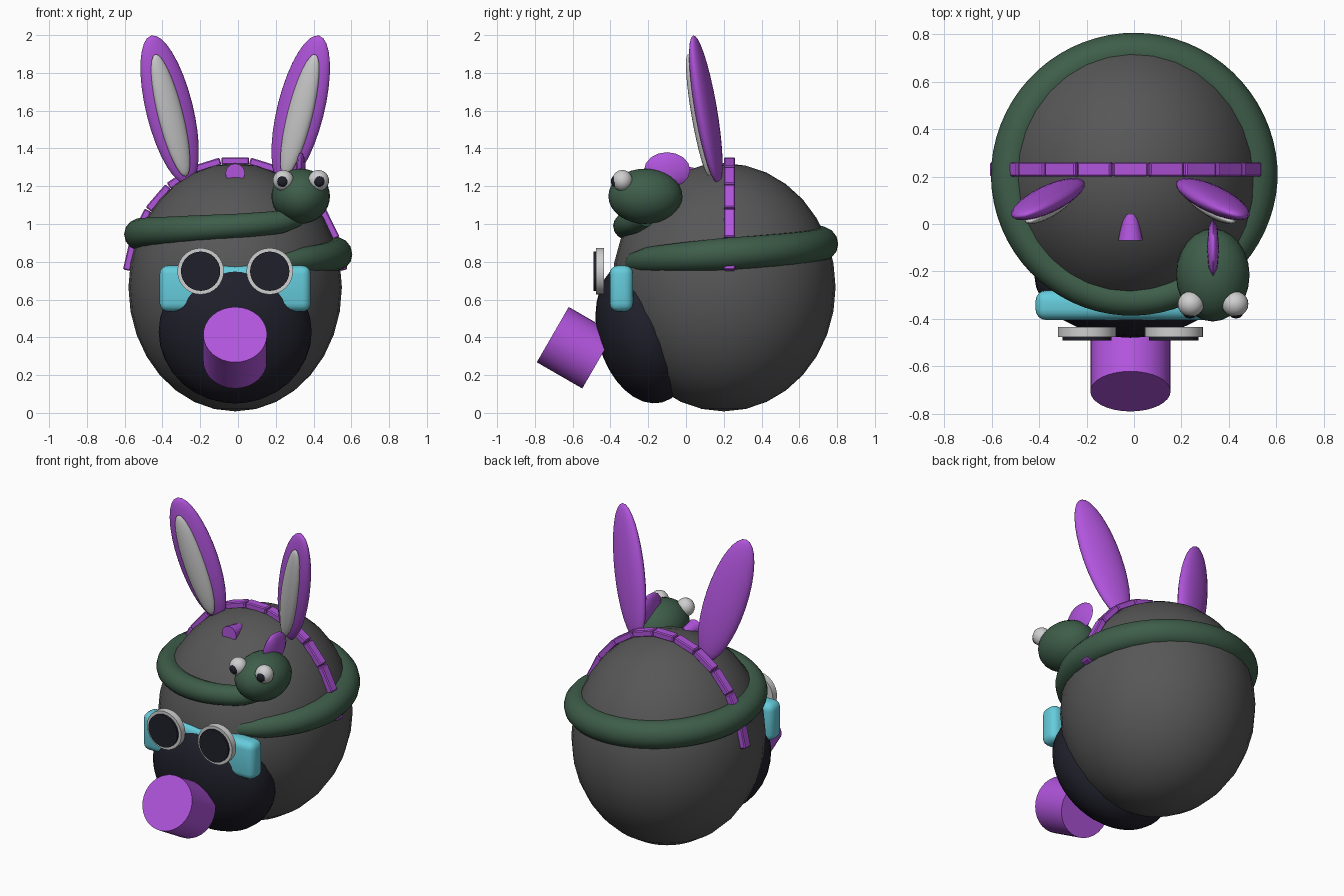
import bpy, bmesh, math
from mathutils import Vector, Matrix, Euler

if "Cube" in bpy.data.objects:
    bpy.data.objects.remove(bpy.data.objects["Cube"])

CX = -0.015  # centre line of the face


def material(name, rgb):
    m = bpy.data.materials.new(name)
    m.diffuse_color = (*rgb, 1)
    m.use_nodes = True
    m.node_tree.nodes["Principled BSDF"].inputs["Base Color"].default_value = m.diffuse_color
    return m


GREY = material("charcoal", (0.095, 0.095, 0.095))
NAVY = material("dark_navy", (0.014, 0.014, 0.024))
PURPLE = material("purple", (0.44, 0.09, 0.72))
CYAN = material("cyan", (0.13, 0.60, 0.71))
GREEN = material("snake_green", (0.048, 0.11, 0.068))
WHITE = material("off_white", (0.62, 0.62, 0.62))


def finish(name, bm, mat, angle=40):
    me = bpy.data.meshes.new(name)
    bmesh.ops.recalc_face_normals(bm, faces=bm.faces)
    bm.to_mesh(me)
    bm.free()
    me.materials.append(mat)
    ob = bpy.data.objects.new(name, me)
    bpy.context.collection.objects.link(ob)
    bpy.ops.object.select_all(action='DESELECT')
    ob.select_set(True)
    bpy.context.view_layer.objects.active = ob
    bpy.ops.object.shade_smooth_by_angle(angle=math.radians(angle))
    return ob


def placed(loc, rot=(0, 0, 0), scale=(1, 1, 1)):
    e = Euler([math.radians(a) for a in rot])
    return Matrix.LocRotScale(Vector(loc), e, Vector(scale))


def ellipsoid(name, loc, radii, mat, rot=(0, 0, 0), seg=32, rings=16):
    bm = bmesh.new()
    bmesh.ops.create_uvsphere(bm, u_segments=seg, v_segments=rings, radius=1,
                              matrix=placed(loc, rot, radii))
    return finish(name, bm, mat)


def cylinder(name, loc, r1, r2, depth, mat, rot, seg=32):
    bm = bmesh.new()
    bmesh.ops.create_cone(bm, cap_ends=True, segments=seg, radius1=r1, radius2=r2,
                          depth=depth, matrix=placed(loc, rot))
    return finish(name, bm, mat)


# Head and muzzle
ellipsoid("head", (CX, 0.2, 0.665), (0.565, 0.592, 0.657), GREY)
ellipsoid("muzzle", (CX, -0.22, 0.43), (0.405, 0.25, 0.386), NAVY, rot=(13.8, 0, 0))

# Snout tube, tipped upward
cylinder("nose", (CX, -0.585, 0.345), 0.169, 0.169, 0.278, PURPLE, (60, 0, 0))

# Goggle mask
bm = bmesh.new()
bmesh.ops.create_cube(bm, size=1, matrix=placed((CX, -0.342, 0.658), scale=(0.8, 0.125, 0.245)))
bmesh.ops.bevel(bm, geom=bm.edges[:], offset=0.045, segments=4, profile=0.5, affect='EDGES')
finish("goggle_mask", bm, CYAN)

for side, tag in ((-1, "left"), (1, "right")):
    # Goggle lenses
    lx = CX + side * 0.183
    cylinder(f"goggle_rim_{tag}", (lx, -0.455, 0.75), 0.123, 0.123, 0.043, WHITE, (90, 0, 0))
    cylinder(f"goggle_lens_{tag}", (lx, -0.465, 0.75), 0.104, 0.104, 0.05, NAVY, (90, 0, 0))
    # Rabbit ears
    rot = (6, side * 16, side * -14)
    ex = CX + side * 0.347
    ellipsoid(f"ear_{tag}", (ex, 0.105, 1.605), (0.128, 0.05, 0.41), PURPLE, rot, 24, 16)
    ellipsoid(f"inner_ear_{tag}", (ex - side * 0.005, 0.067, 1.575), (0.068, 0.034, 0.338),
              WHITE, rot, 24, 16)

# Segmented headband over the crown
bm = bmesh.new()
for i in range(-5, 6):
    a = math.radians(15 * i)
    loc = (CX + 0.575 * math.sin(a), 0.23, 0.665 + 0.668 * math.cos(a))
    tilt = math.degrees(math.atan2(0.668 * math.sin(a), 0.575 * math.cos(a)))
    length = 0.262 * math.hypot(0.575 * math.cos(a), 0.668 * math.sin(a))
    bmesh.ops.create_cube(bm, size=1, matrix=placed(loc, (0, tilt, 0), (length - 0.004, 0.06, 0.04)))
bmesh.ops.bevel(bm, geom=bm.edges[:], offset=0.006, segments=1, affect='EDGES')
finish("headband", bm, PURPLE, 20)

# Small forehead horn
cylinder("forehead_knob", (CX, -0.015, 1.268), 0.03, 0.052, 0.11, PURPLE, (90, 0, 0), 12)

# Snake body: tapered tube spiralling once around the head
# rows: angle, height, tube radius
path = [(-76, 0.79, 0.02), (-68, 0.795, 0.05), (-50, 0.81, 0.068), (0, 0.84, 0.088),
        (90, 0.895, 0.09), (180, 0.945, 0.085), (225, 0.965, 0.075), (270, 0.99, 0.066),
        (296, 1.01, 0.062), (308, 1.04, 0.055)]


def along(deg):
    for (a0, z0, r0), (a1, z1, r1) in zip(path, path[1:]):
        if deg <= a1:
            t = (deg - a0) / (a1 - a0)
            return z0 + (z1 - z0) * t, r0 + (r1 - r0) * t
    return path[-1][1:]


bm = bmesh.new()
rows, steps, sides = [], 72, 14
for i in range(steps + 1):
    deg = -76 + 384 * i / steps
    z, r = along(deg)
    a = math.radians(deg)
    ring = []
    for k in range(sides):
        b = math.tau * k / sides
        rad = 0.518 + r * math.cos(b)
        ring.append(bm.verts.new((rad * math.cos(a), 0.198 + rad * math.sin(a),
                                  z + r * math.sin(b))))
    rows.append(ring)
for p, q in zip(rows, rows[1:]):
    for k in range(sides):
        n = (k + 1) % sides
        bm.faces.new((p[k], p[n], q[n], q[k]))
bm.faces.new(rows[0])
bm.faces.new(rows[-1])
finish("snake_body", bm, GREEN, 60)

# Snake head, eyes and crest
ellipsoid("snake_head", (0.332, -0.215, 1.147), (0.155, 0.196, 0.146), GREEN, seg=24)
for x, tag in ((0.24, "left"), (0.426, "right")):
    out = 0.004 if x > 0.33 else -0.004
    ellipsoid(f"snake_eye_{tag}", (x, -0.337, 1.23), (0.056, 0.054, 0.056), WHITE, seg=20, rings=12)
    ellipsoid(f"snake_pupil_{tag}", (x + out, -0.376, 1.226), (0.03, 0.022, 0.03), NAVY,
              seg=16, rings=10)
ellipsoid("snake_crest", (0.333, -0.1, 1.285), (0.026, 0.122, 0.095), PURPLE, seg=8, rings=8)
